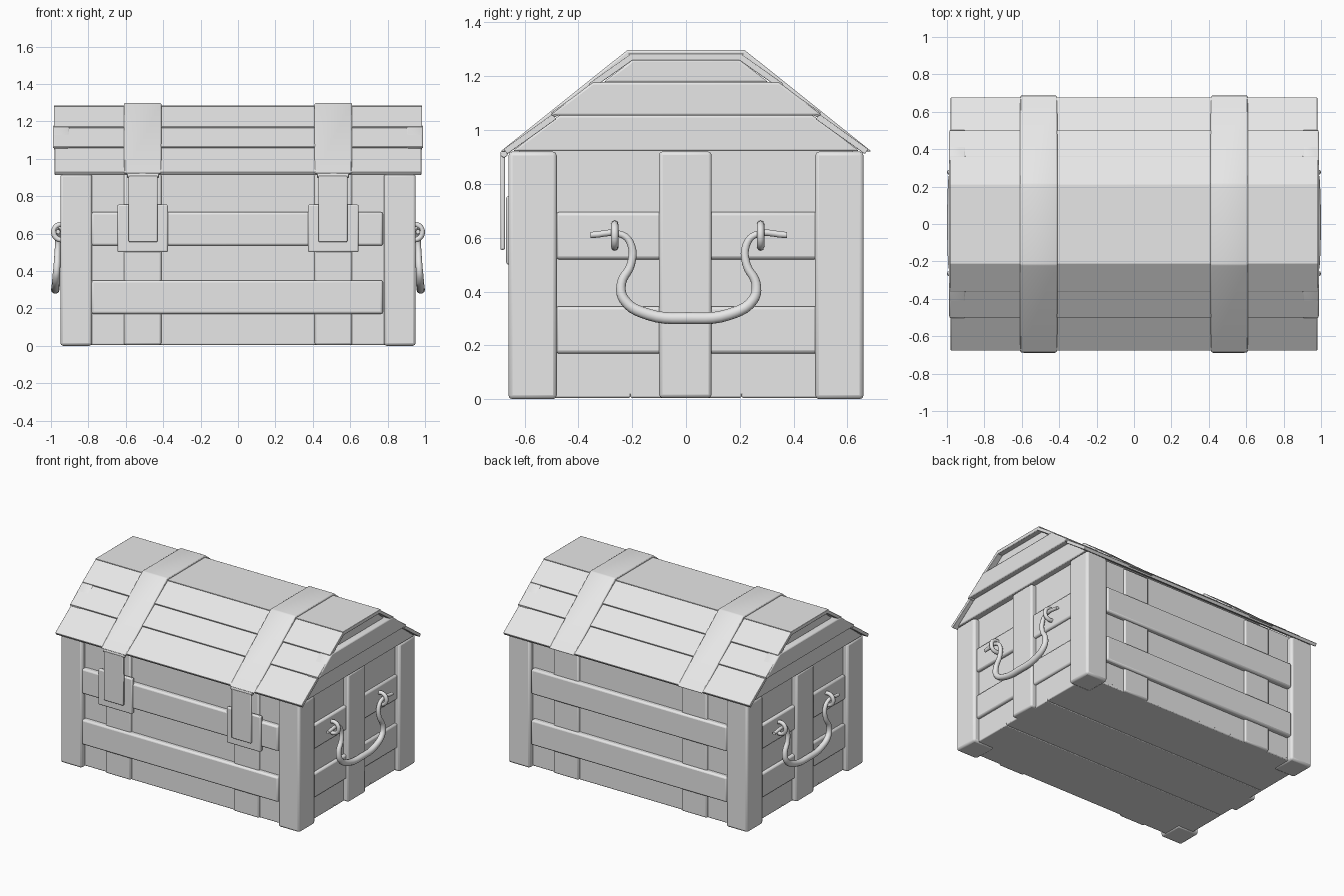
import bpy, math
from mathutils import Vector

cube = bpy.data.objects.get("Cube")
if cube:
    bpy.data.objects.remove(cube, do_unlink=True)

grey = bpy.data.materials.new("plain grey")
grey.use_nodes = True
COLOUR = (0.8, 0.8, 0.8, 1)
grey.diffuse_color = COLOUR
grey.node_tree.nodes["Principled BSDF"].inputs["Base Color"].default_value = COLOUR


def finish(obj, name, bevel=0.0, angle=40):
    obj.name = name
    obj.data.materials.append(grey)
    if bevel:
        mod = obj.modifiers.new("soft edges", "BEVEL")
        mod.width, mod.segments = bevel, 2
        mod.limit_method = "ANGLE"
    bpy.ops.object.select_all(action="DESELECT")
    obj.select_set(True)
    bpy.context.view_layer.objects.active = obj
    bpy.ops.object.shade_smooth_by_angle(angle=math.radians(angle))
    return obj


def prism(name, outline, x0, x1, bevel=0.008):
    """Extrude a (y, z) outline from x0 to x1."""
    n = len(outline)
    verts = [(x, y, z) for x in (x0, x1) for y, z in outline]
    faces = [tuple(range(n)), tuple(range(2 * n - 1, n - 1, -1))]
    faces += [(i, i + n, (i + 1) % n + n, (i + 1) % n) for i in range(n)]
    mesh = bpy.data.meshes.new(name)
    mesh.from_pydata(verts, [], faces)
    obj = bpy.data.objects.new(name, mesh)
    bpy.context.collection.objects.link(obj)
    bpy.context.view_layer.objects.active = obj
    obj.select_set(True)
    bpy.ops.object.mode_set(mode="EDIT")
    bpy.ops.mesh.select_all(action="SELECT")
    bpy.ops.mesh.normals_make_consistent(inside=False)
    bpy.ops.object.mode_set(mode="OBJECT")
    return finish(obj, name, bevel)


def box(name, x, y, z, bevel=0.01):
    x, y, z = sorted(x), sorted(y), sorted(z)
    return prism(name, [(y[0], z[0]), (y[1], z[0]), (y[1], z[1]), (y[0], z[1])],
                 x[0], x[1], bevel)


# Box core and floor boards
box("body_core", (-0.91, 0.91), (-0.62, 0.62), (0.02, 0.93), 0)
for i in range(3):
    y = -0.62 + i * 0.4133
    box("floor_board", (-0.91, 0.91), (y, y + 0.4133), (0.005, 0.03), 0.006)

# Corner posts
for sx in (-1, 1):
    for sy in (-1, 1):
        box("corner_post", (sx * 0.78, sx * 0.95), (sy * 0.48, sy * 0.66), (0, 0.92), 0.015)

# Slats and upright straps on front and back
for sy in (-1, 1):
    for z0, z1 in ((0.17, 0.35), (0.535, 0.715)):
        box("long_slat", (-0.785, 0.775), (sy * 0.6, sy * 0.655), (z0, z1), 0.012)
    for sx in (-1, 1):
        box("upright_strap", (sx * 0.41, sx * 0.61), (sy * 0.6, sy * 0.635), (0.005, 0.92))

# Slats and upright board on the ends
for sx in (-1, 1):
    for z0, z1 in ((0.17, 0.345), (0.52, 0.695)):
        box("end_slat", (sx * 0.89, sx * 0.93), (-0.485, 0.49), (z0, z1), 0.012)
    box("end_upright", (sx * 0.89, sx * 0.948), (-0.1, 0.095), (0.005, 0.92), 0.012)

# Sloping lid planks, each lapping over the one below
EAVE, RIDGE = Vector((0.675, 0.925)), Vector((0.21, 1.283))
SLOPE = (RIDGE - EAVE).normalized()
OUT = Vector((-SLOPE.y, SLOPE.x)) * -1
CUTS = (0, 0.38, 0.68, 1)
for sy in (-1, 1):
    for i in range(3):
        a, b = (EAVE.lerp(RIDGE, t) for t in CUTS[i:i + 2])
        pts = (a + OUT * 0.005, b - OUT * 0.003, b - OUT * 0.026, a - OUT * 0.018)
        reach = (0.98, 0.985, 0.985)[i]
        prism("lid_plank", [(sy * p.x, p.y) for p in pts], -reach, reach, 0.003)
prism("lid_top_plank", [(-0.215, 1.284), (0.215, 1.284), (0.2, 1.258), (-0.2, 1.258)],
      -0.985, 0.985, 0.003)

# Metal straps wrapped over the lid
wrap_out = [(-0.69, 0.92), (-0.217, 1.298), (0.217, 1.298), (0.69, 0.92)]
wrap_in = [(0.66, 0.92), (0.2, 1.27), (-0.2, 1.27), (-0.66, 0.92)]
for sx in (-1, 1):
    prism("lid_strap", wrap_out + wrap_in, *sorted((sx * 0.41, sx * 0.61)), 0.007)


# Tapered boards closing the lid ends
def slope_y(z):
    return EAVE.x - (z - EAVE.y) * (EAVE.x - RIDGE.x) / (RIDGE.y - EAVE.y)


for sx in (-1, 1):
    for z0, z1, inset, x in ((0.922, 1.055, 0.035, 0.955), (1.055, 1.178, 0.0, 0.99),
                             (1.178, 1.262, 0.04, 0.95)):
        a, b = slope_y(z0) - inset, slope_y(z1) - inset
        prism("lid_end_board", [(-a, z0), (a, z0), (b, z1), (-b, z1)],
              *sorted((sx * 0.9, sx * x)), 0.008)

# Latches: catch plate, hanging hasp and its hinge roll
for sx in (-1, 1):
    box("catch_plate", (sx * 0.375, sx * 0.645), (-0.64, -0.668), (0.5, 0.755), 0.008)
    box("hasp", (sx * 0.43, sx * 0.585), (-0.672, -0.69), (0.555, 0.91), 0.006)
    bpy.ops.mesh.primitive_cylinder_add(vertices=12, radius=0.014, depth=0.17,
                                        location=(sx * 0.5075, -0.676, 0.912),
                                        rotation=(0, math.pi / 2, 0))
    finish(bpy.context.object, "hasp_hinge", 0.003)

# Swinging handles: (y, z, x, thickness) for one half
HALF = [(0.365, 0.61, 0.962, 0.6), (0.245, 0.61, 0.962, 0.65), (0.213, 0.57, 0.962, 0.75),
        (0.215, 0.5, 0.965, 0.8), (0.25, 0.43, 0.968, 0.9), (0.24, 0.37, 0.972, 1),
        (0.15, 0.315, 0.975, 1.1)]
path = [(-y, z, x, r) for y, z, x, r in HALF] + [(0, 0.301, 0.977, 1.15)] + HALF[::-1]
for sx in (-1, 1):
    curve = bpy.data.curves.new("handle", "CURVE")
    curve.dimensions = "3D"
    curve.bevel_depth, curve.bevel_resolution = 0.02, 3
    curve.resolution_u, curve.use_fill_caps = 5, True
    spline = curve.splines.new("BEZIER")
    spline.bezier_points.add(len(path) - 1)
    for point, (y, z, x, r) in zip(spline.bezier_points, path):
        point.co, point.radius = (sx * x, y + 0.01, z), r
        point.handle_left_type = point.handle_right_type = "AUTO"
    obj = bpy.data.objects.new("handle", curve)
    bpy.context.collection.objects.link(obj)
    bpy.ops.object.select_all(action="DESELECT")
    obj.select_set(True)
    bpy.context.view_layer.objects.active = obj
    bpy.ops.object.convert(target="MESH")
    finish(bpy.context.object, "handle", angle=60)

    # Eyelets holding the handle
    for y in (-0.265, 0.277):
        bpy.ops.mesh.primitive_torus_add(major_radius=0.042, minor_radius=0.014,
                                         major_segments=20, minor_segments=8,
                                         location=(sx * 0.944, y, 0.608),
                                         rotation=(math.pi / 2, 0, 0))
        finish(bpy.context.object, "handle_eyelet", angle=60)
